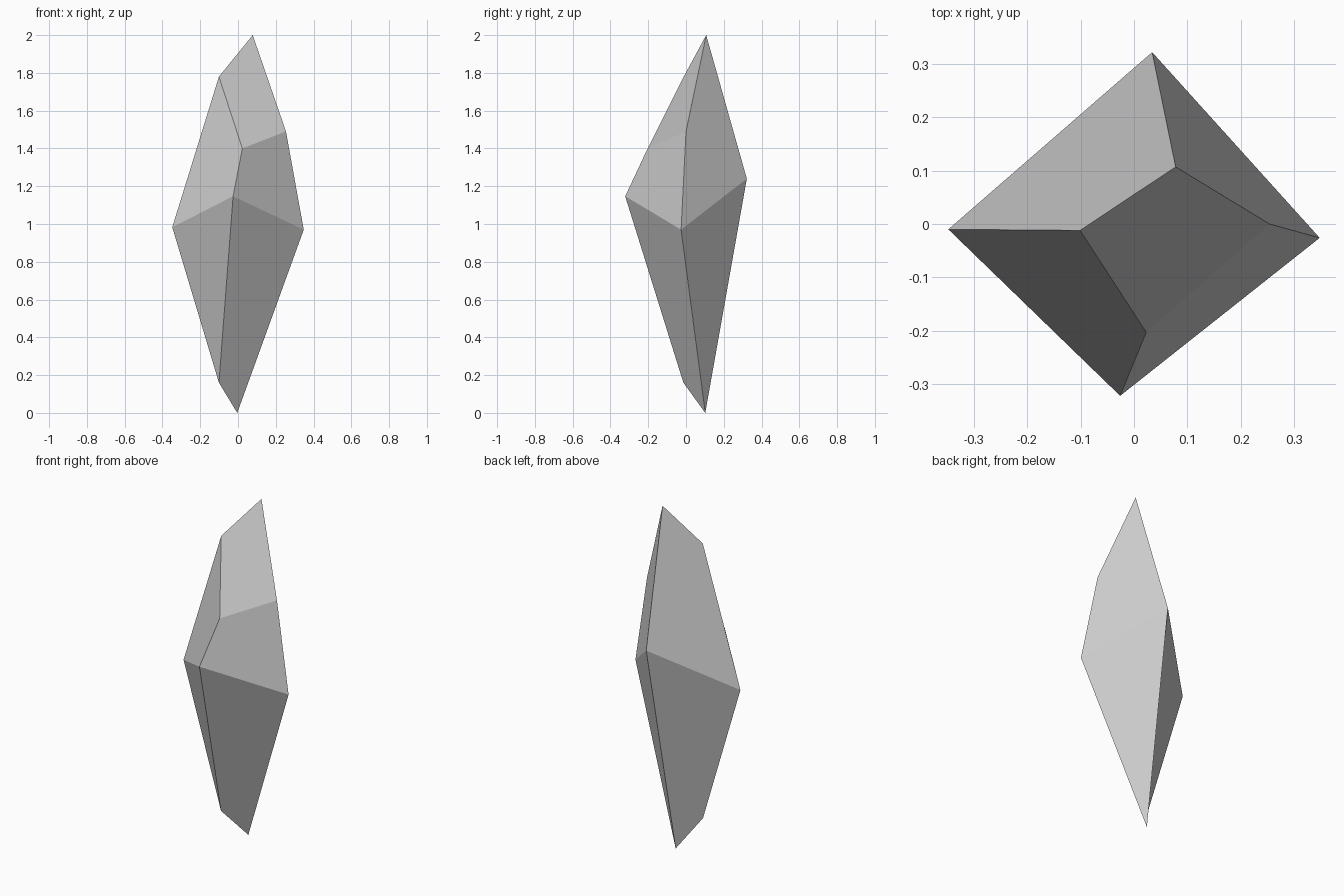
import bpy
import bmesh

if "Cube" in bpy.data.objects:
    bpy.data.objects.remove(bpy.data.objects["Cube"])

# Irregular four-sided girdle: left, front, right, back
girdle = [(-0.348, -0.01, 0.983), (-0.026, -0.322, 1.147),
          (0.348, -0.026, 0.97), (0.034, 0.322, 1.24)]
# Slanted crown facet, same order as the girdle
crown = [(-0.101, -0.012, 1.78), (0.023, -0.203, 1.40),
         (0.254, 0.0, 1.49), (0.078, 0.107, 2.0)]
# Short chisel edge at the foot
foot = [(-0.101, -0.014, 0.16), (-0.004, 0.102, 0.0)]

bm = bmesh.new()
mid, top, low = ([bm.verts.new(p) for p in ring] for ring in (girdle, crown, foot))

# Upper side facets and the crown facet
for i in range(4):
    j = (i + 1) % 4
    bm.faces.new((mid[i], mid[j], top[j], top[i]))
bm.faces.new(top)

# Lower facets: two triangles and two quads meeting at the chisel edge
left, front, right, back = mid
for f in ((left, low[0], front), (front, low[0], low[1], right),
          (right, low[1], back), (back, low[1], low[0], left)):
    bm.faces.new(f)
bmesh.ops.recalc_face_normals(bm, faces=bm.faces[:])

mesh = bpy.data.meshes.new("crystal_shard")
bm.to_mesh(mesh)
bm.free()
bpy.context.collection.objects.link(bpy.data.objects.new("crystal_shard", mesh))
